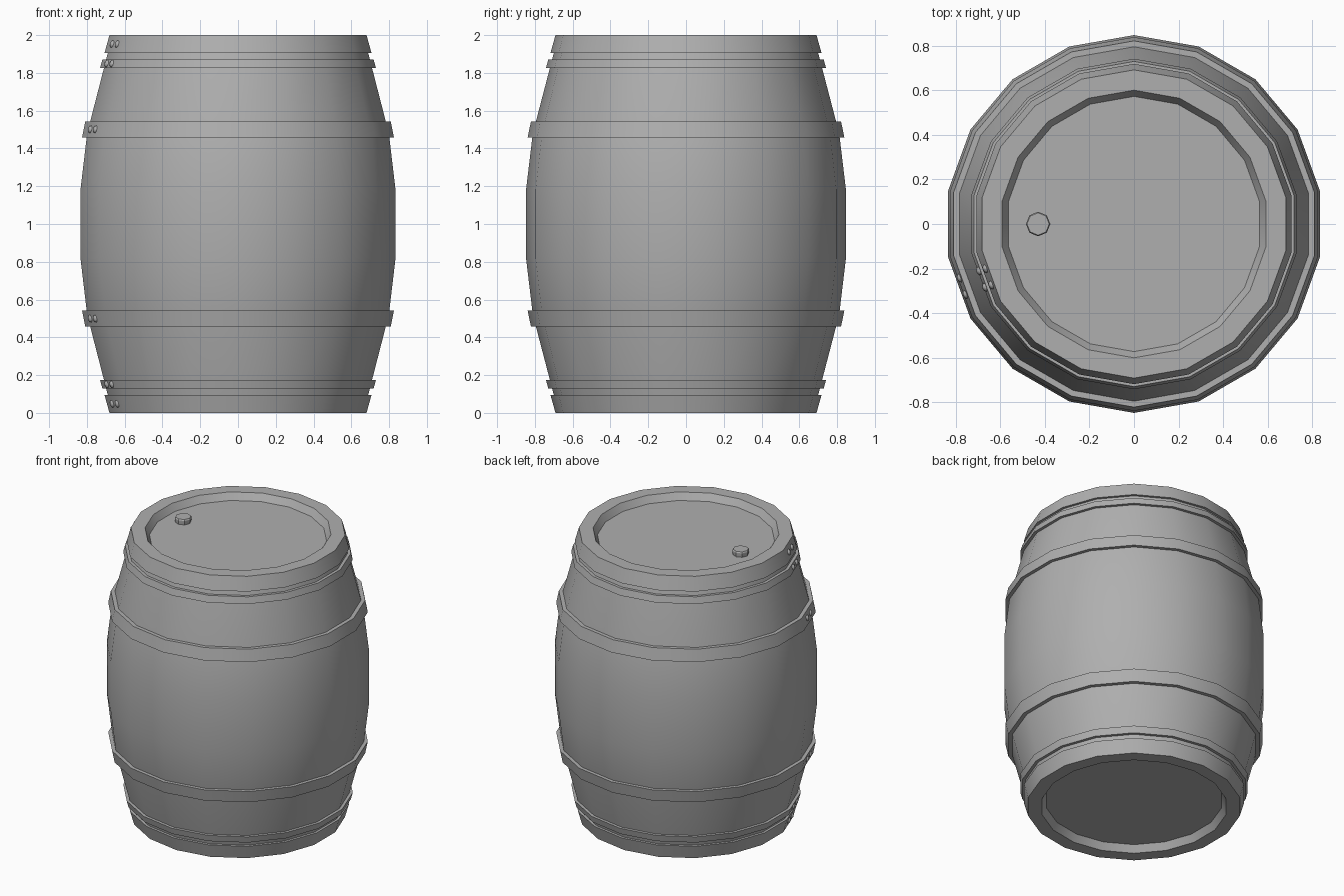
import bpy, bmesh
from math import sin, cos, radians, pi, atan2
from mathutils import Matrix, Vector

if "Cube" in bpy.data.objects:
    bpy.data.objects.remove(bpy.data.objects["Cube"])

SIDES = 18

# Dark grey shared by all parts
grey = bpy.data.materials.new("dark_grey")
grey.diffuse_color = (0.43, 0.43, 0.43, 1)
grey.use_nodes = True
grey.node_tree.nodes["Principled BSDF"].inputs["Base Color"].default_value = grey.diffuse_color


def finish(bm, name, angle=30):
    bmesh.ops.recalc_face_normals(bm, faces=bm.faces[:])
    me = bpy.data.meshes.new(name)
    bm.to_mesh(me)
    bm.free()
    me.materials.append(grey)
    ob = bpy.data.objects.new(name, me)
    bpy.context.collection.objects.link(ob)
    bpy.ops.object.select_all(action='DESELECT')
    ob.select_set(True)
    bpy.context.view_layer.objects.active = ob
    bpy.ops.object.shade_smooth_by_angle(angle=radians(angle))
    return ob


def lathe(name, profile, sides=SIDES, start=pi / 2, loop=False, centre=(0, 0)):
    """Turn (radius, z) points around z; loop closes the section, otherwise ends are capped."""
    bm = bmesh.new()
    rings = []
    for r, z in profile:
        rings.append([bm.verts.new((centre[0] + r * cos(start + 2 * pi * i / sides),
                                    centre[1] + r * sin(start + 2 * pi * i / sides), z))
                      for i in range(sides)])
    pairs = list(zip(rings, rings[1:]))
    if loop:
        pairs.append((rings[-1], rings[0]))
    else:
        bm.faces.new(rings[0])
        bm.faces.new(rings[-1])
    for a, b in pairs:
        for i in range(sides):
            j = (i + 1) % sides
            bm.faces.new((a[i], a[j], b[j], b[i]))
    return finish(bm, name)


# Barrel body with recessed heads, profile mirrored about mid height
upper = [(0.847, 1.18), (0.811, 1.48), (0.675, 2.0), (0.60, 2.0), (0.572, 1.952)]
lower = [(r, 2 - z) for r, z in reversed(upper)]
lathe("barrel_body", lower + upper)

# Hoops: name, z low, z high, outer radius low, outer radius high
hoops = [("end_hoop", 1.904, 2.0, 0.718, 0.691),
         ("narrow_hoop", 1.826, 1.872, 0.741, 0.729),
         ("wide_hoop", 1.459, 1.543, 0.838, 0.821)]


def rivets(name, z, radius, lean, flip):
    """Two flattened domes side by side on the facet at 200 degrees."""
    bm = bmesh.new()
    a = radians(200)
    out, side = Vector((cos(a), sin(a), 0)), Vector((-sin(a), cos(a), 0))
    tilt = lean * (-1 if flip else 1)
    for s in (-0.039, 0.039):
        pos = out * radius * cos(pi / SIDES) + side * s
        pos.z = 2 - z if flip else z
        m = (Matrix.Translation(pos) @ Matrix.Rotation(a, 4, 'Z')
             @ Matrix.Rotation(-tilt, 4, 'Y') @ Matrix.Diagonal((0.013, 0.02, 0.02, 1)))
        bmesh.ops.create_uvsphere(bm, u_segments=8, v_segments=6, radius=1, matrix=m)
    finish(bm, name, 60)


for flip, label in ((False, "upper_"), (True, "lower_")):
    for name, z0, z1, r0, r1 in hoops:
        section = [(r0, z0), (r1, z1), (r1 - 0.045, z1), (r0 - 0.045, z0)]
        if flip:
            section = [(r, 2 - z) for r, z in section]
        lathe(label + name, section, loop=True)
        rivets(label + name + "_rivets", (z0 + z1) / 2, (r0 + r1) / 2,
               atan2(r0 - r1, z1 - z0), flip)

# Bung in the top head
lathe("bung", [(0.05, 1.945), (0.055, 1.975), (0.055, 1.982), (0.05, 1.99)],
      sides=8, start=0, centre=(-0.43, 0))
